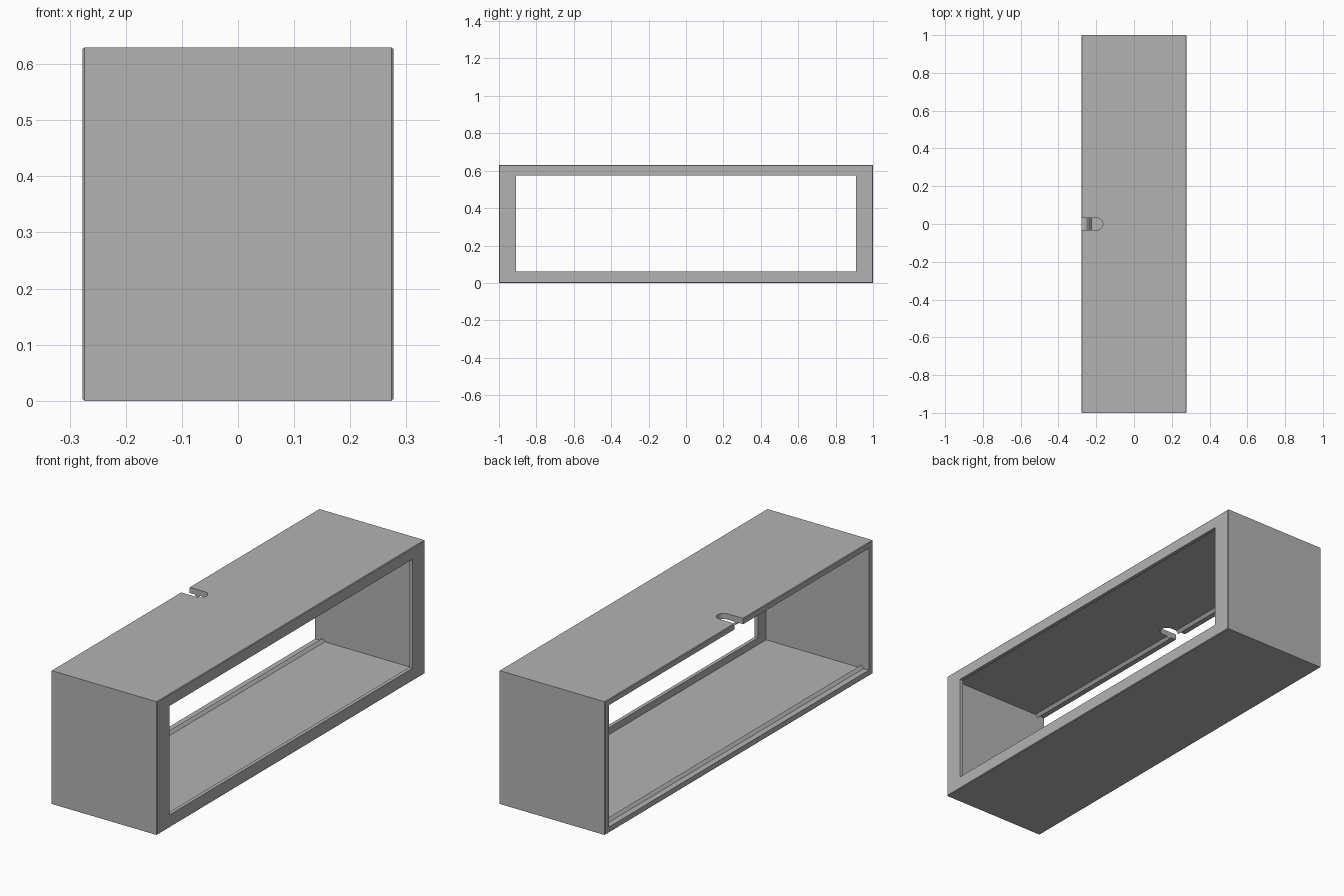
import bpy, bmesh, math

cube = bpy.data.objects.get("Cube")
if cube:
    bpy.data.objects.remove(cube, do_unlink=True)

grey = bpy.data.materials.new("plain grey")
grey.use_nodes = True
GREY = (0.45, 0.45, 0.45, 1)
grey.diffuse_color = GREY
grey.node_tree.nodes["Principled BSDF"].inputs["Base Color"].default_value = GREY


def make_object(name, bm):
    bmesh.ops.recalc_face_normals(bm, faces=bm.faces[:])
    mesh = bpy.data.meshes.new(name)
    bm.to_mesh(mesh)
    bm.free()
    mesh.materials.append(grey)
    obj = bpy.data.objects.new(name, mesh)
    bpy.context.collection.objects.link(obj)
    return obj


# Housing: rectangular rings (x, half length, low z, high z) joined into a closed frame
W, H, E = 0.277, 0.63, 0.003
T = 0.027                      # wall thickness
rings = [
    (-W, 1 - E, E, H - E), (-W + E, 1, 0, H),                   # outer skin
    (W - E, 1, 0, H), (W, 1 - E, E, H - E),
    (W, 0.908, 0.06, 0.575), (W - 0.017, 0.908, 0.06, 0.575),   # front lip
    (W - 0.017, 0.97, T, H - T),                                # inner walls
    (-0.225, 0.97, T, H - T),
    (-0.237, 0.97, T + 0.014, H - T - 0.014),                   # snap bead
    (-0.249, 0.97, T, H - T),
    (-W, 0.97, T, H - T),
]
bm = bmesh.new()
loops = [[bm.verts.new((x, y, z)) for y, z in ((-b, lo), (b, lo), (b, hi), (-b, hi))]
         for x, b, lo, hi in rings]
for i, ring in enumerate(loops):
    nxt = loops[(i + 1) % len(loops)]
    for k in range(4):
        m = (k + 1) % 4
        bm.faces.new((ring[k], ring[m], nxt[m], nxt[k]))
housing = make_object("housing", bm)

# Rounded cable notch through the top wall
R, CX = 0.032, -0.197
outline = [(-0.35, -R)]
outline += [(CX + R * math.cos(a), R * math.sin(a))
            for a in (math.radians(-90 + 180 * i / 16) for i in range(17))]
outline += [(-0.35, R)]
bm = bmesh.new()
base = bm.faces.new([bm.verts.new((x, y, 0.54)) for x, y in outline])
top = bmesh.ops.extrude_face_region(bm, geom=[base])
bmesh.ops.translate(bm, vec=(0, 0, 0.2),
                    verts=[v for v in top["geom"] if isinstance(v, bmesh.types.BMVert)])
cutter = make_object("notch_cutter", bm)
cutter.hide_render = True

cut = housing.modifiers.new("notch", "BOOLEAN")
cut.operation = "DIFFERENCE"
cut.solver = "EXACT"
cut.object = cutter

# Bake the cut and drop the cutter
bpy.context.view_layer.objects.active = housing
housing.select_set(True)
bpy.ops.object.modifier_apply(modifier=cut.name)
bpy.data.objects.remove(cutter, do_unlink=True)
bpy.ops.object.shade_smooth_by_angle(angle=math.radians(25))
